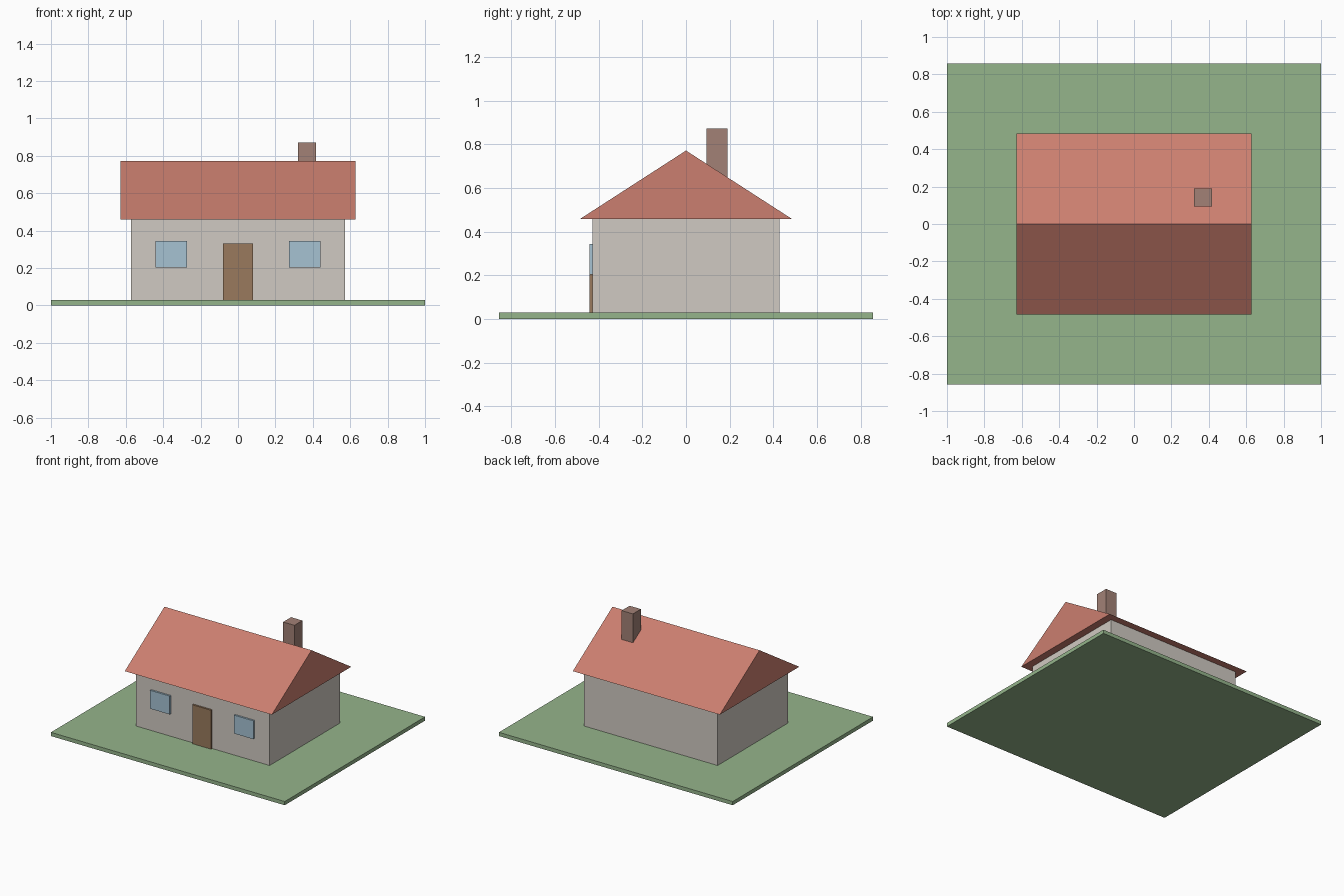
import bpy
import bmesh

default_cube = bpy.data.objects.get("Cube")
if default_cube:
    bpy.data.objects.remove(default_cube, do_unlink=True)


def material(name, rgb):
    mat = bpy.data.materials.new(name)
    mat.use_nodes = True
    mat.diffuse_color = (*rgb, 1)
    mat.node_tree.nodes["Principled BSDF"].inputs["Base Color"].default_value = (*rgb, 1)
    return mat


grass = material("grass green", (0.30, 0.46, 0.26))
plaster = material("warm plaster", (0.63, 0.59, 0.54))
tile = material("terracotta", (0.60, 0.21, 0.16))
brick = material("dusty brick", (0.36, 0.22, 0.18))
wood = material("brown wood", (0.32, 0.195, 0.11))
glass = material("pale blue glass", (0.38, 0.54, 0.65))


def prism(name, profile, x_min, x_max, mat):
    """Extrude a closed (y, z) profile along x."""
    bm = bmesh.new()
    face = bm.faces.new([bm.verts.new((x_min, y, z)) for y, z in profile])
    extruded = bmesh.ops.extrude_face_region(bm, geom=[face])["geom"]
    verts = [v for v in extruded if isinstance(v, bmesh.types.BMVert)]
    bmesh.ops.translate(bm, verts=verts, vec=(x_max - x_min, 0, 0))
    bmesh.ops.recalc_face_normals(bm, faces=bm.faces)
    mesh = bpy.data.meshes.new(name)
    bm.to_mesh(mesh)
    bm.free()
    mesh.materials.append(mat)
    obj = bpy.data.objects.new(name, mesh)
    bpy.context.scene.collection.objects.link(obj)
    return obj


def box(name, x, y, z, mat):
    """Box from (min, max) pairs on each axis."""
    profile = [(y[0], z[0]), (y[1], z[0]), (y[1], z[1]), (y[0], z[1])]
    return prism(name, profile, *x, mat)


# Plot and house body
box("lawn", (-1, 1), (-0.857, 0.857), (0, 0.029), grass)
box("walls", (-0.571, 0.571), (-0.429, 0.429), (0.029, 0.459), plaster)

# Gabled roof with overhanging eaves, and the chimney rising from its back slope
prism("roof", [(-0.485, 0.459), (0.485, 0.459), (0, 0.772)], -0.629, 0.629, tile)
box("chimney", (0.32, 0.417), (0.094, 0.191), (0.6, 0.872), brick)

# Door and the pair of front windows
front = (-0.443, -0.42)
box("door", (-0.08, 0.08), front, (0.029, 0.33), wood)
for side, centre in (("left", 0.358), ("right", -0.358)):
    box(side + "_window", (centre - 0.084, centre + 0.084), front, (0.203, 0.345), glass)
